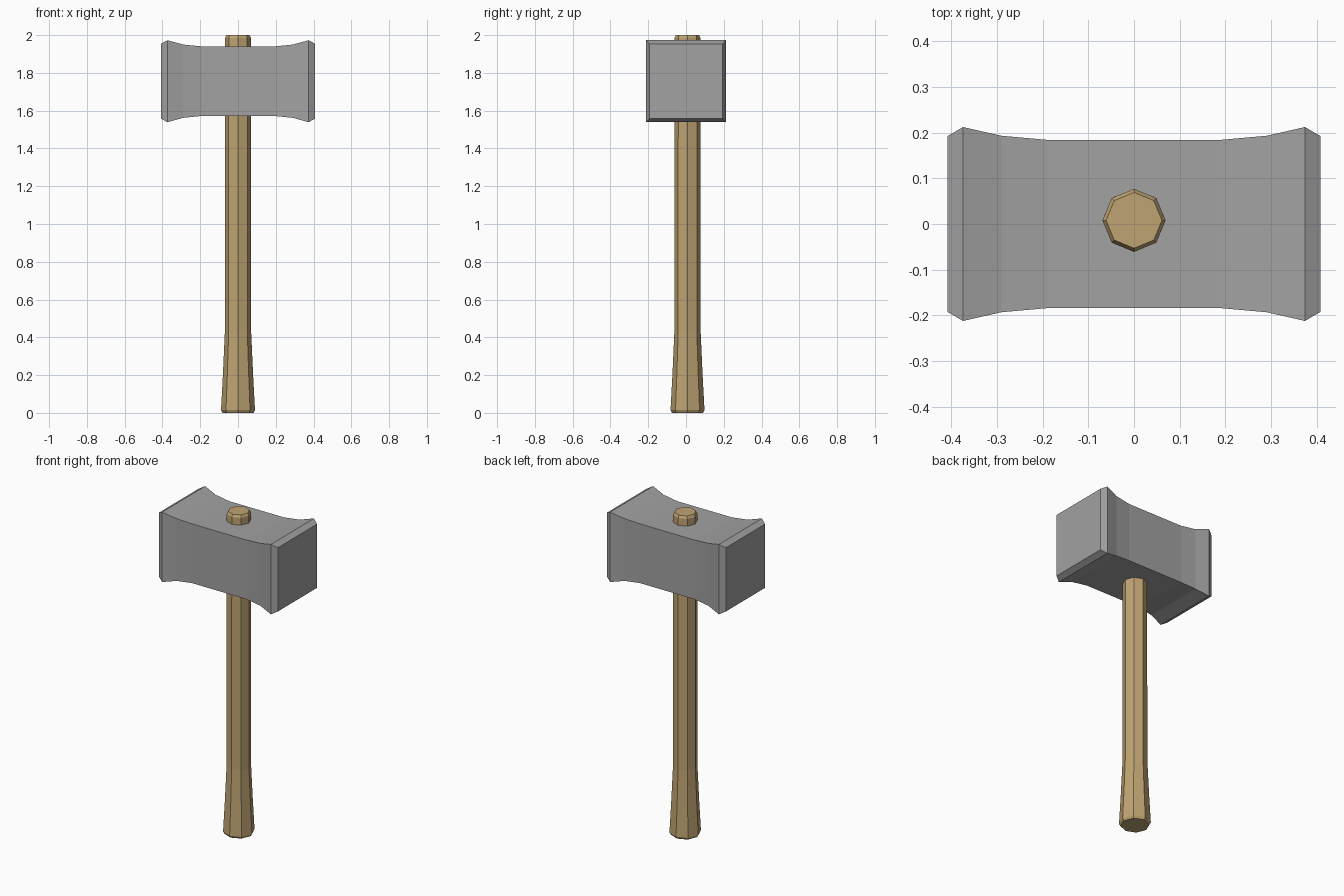
import bpy, bmesh
from math import cos, sin, pi

if "Cube" in bpy.data.objects:
    bpy.data.objects.remove(bpy.data.objects["Cube"])


def loft(name, rings):
    """Skin a list of closed rings, capping both ends, with flat faces."""
    bm = bmesh.new()
    loops = [[bm.verts.new(p) for p in ring] for ring in rings]
    n = len(loops[0])
    for a, b in zip(loops, loops[1:]):
        for i in range(n):
            j = (i + 1) % n
            bm.faces.new((a[i], a[j], b[j], b[i]))
    bm.faces.new(loops[0])
    bm.faces.new(loops[-1])
    bmesh.ops.recalc_face_normals(bm, faces=bm.faces)
    mesh = bpy.data.meshes.new(name)
    bm.to_mesh(mesh)
    bm.free()
    obj = bpy.data.objects.new(name, mesh)
    bpy.context.collection.objects.link(obj)
    return obj


def material(name, color):
    mat = bpy.data.materials.new(name)
    mat.diffuse_color = color
    mat.use_nodes = True
    mat.node_tree.nodes["Principled BSDF"].inputs["Base Color"].default_value = mat.diffuse_color
    return mat


# Head: square section, waisted in the middle and chamfered at both faces
HEAD_Z = 1.756
half = [(0.19, 0.184, 0.184), (0.29, 0.193, 0.194),
        (0.374, 0.212, 0.217), (0.408, 0.192, 0.198)]
profile = [(-x, y, z) for x, y, z in reversed(half)] + half
head = loft("hammer_head", [
    [(x, sy * y, HEAD_Z + sz * z) for sy, sz in ((-1, -1), (1, -1), (1, 1), (-1, 1))]
    for x, y, z in profile])

# Handle: octagonal shaft through the head, flared at the grip end
HANDLE_Y = 0.008
shaft = [(0.0, 0.082), (0.014, 0.090), (0.2, 0.080), (0.42, 0.070),
         (1.985, 0.069), (2.0, 0.061)]
handle = loft("handle", [
    [(r * cos(i * pi / 4), HANDLE_Y + r * sin(i * pi / 4), z) for i in range(8)]
    for z, r in shaft])
handle.data.materials.append(material("wood", (0.52, 0.37, 0.17, 1)))
head.data.materials.append(material("iron", (0.36, 0.36, 0.36, 1)))
